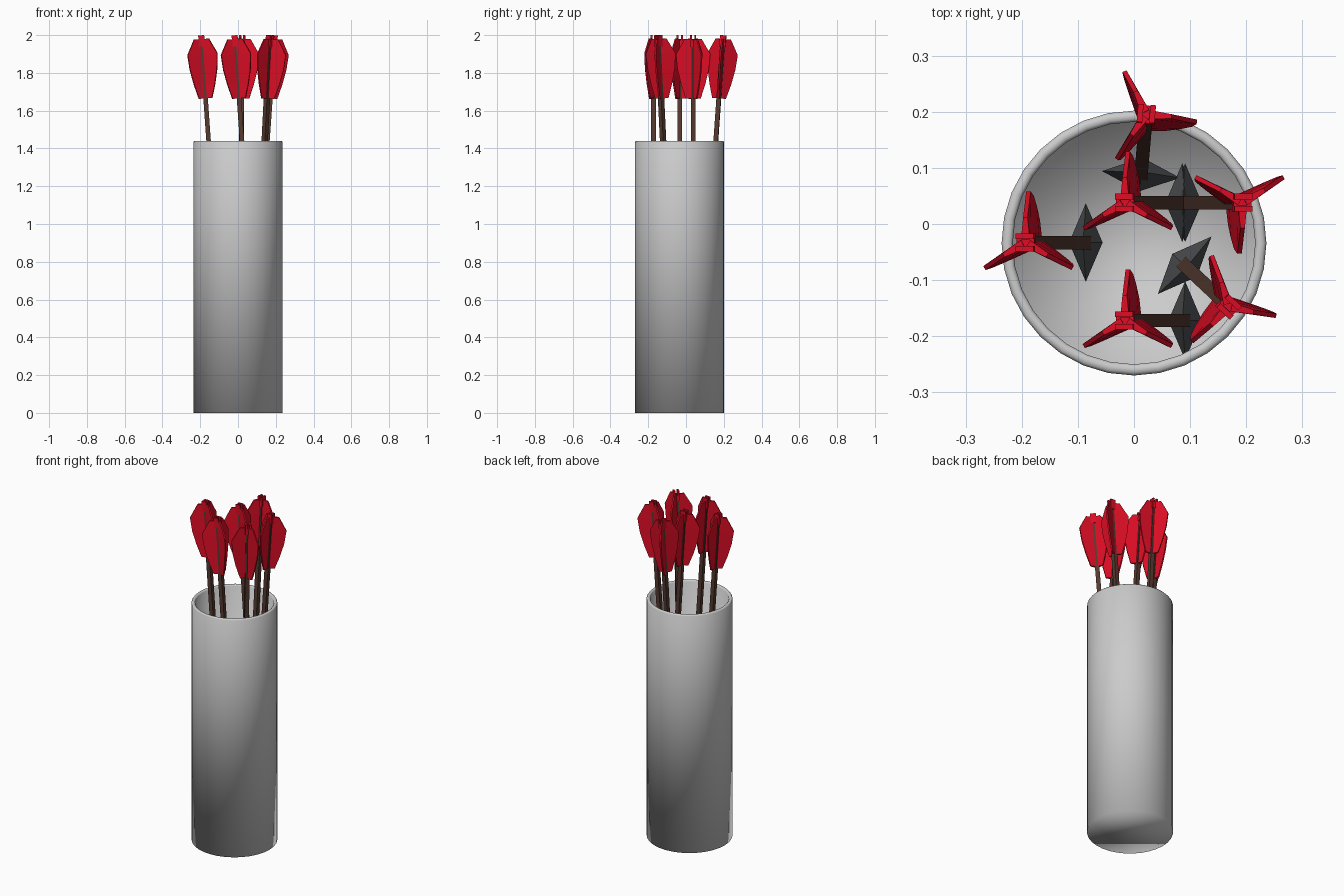
import bpy, bmesh, math
from mathutils import Matrix, Vector

if "Cube" in bpy.data.objects:
    bpy.data.objects.remove(bpy.data.objects["Cube"])


def material(name, rgb):
    m = bpy.data.materials.new(name)
    m.diffuse_color = (*rgb, 1)
    m.use_nodes = True
    m.node_tree.nodes["Principled BSDF"].inputs["Base Color"].default_value = m.diffuse_color
    return m


GREY = material("quiver_grey", (0.6, 0.6, 0.6))
BROWN = material("shaft_brown", (0.09, 0.042, 0.03))
STEEL = material("head_dark_grey", (0.065, 0.07, 0.073))
RED = material("feather_red", (0.72, 0.004, 0.018))


def mesh_from(bm, name, mat):
    bmesh.ops.recalc_face_normals(bm, faces=bm.faces)
    me = bpy.data.meshes.new(name)
    bm.to_mesh(me)
    bm.free()
    me.materials.append(mat)
    return me


def add_object(name, me, matrix=Matrix()):
    ob = bpy.data.objects.new(name, me)
    ob.matrix_world = matrix
    bpy.context.collection.objects.link(ob)
    return ob


def loft(bm, rings):
    """Skin a list of closed rings of points and cap both ends."""
    rows = [[bm.verts.new(p) for p in ring] for ring in rings]
    n = len(rows[0])
    for a, b in zip(rows, rows[1:]):
        for i in range(n):
            j = (i + 1) % n
            bm.faces.new((a[i], a[j], b[j], b[i]))
    bm.faces.new(rows[0][::-1])
    bm.faces.new(rows[-1])


def rect(hx, hy, z, x=0, y=0):
    return [(x - hx, y - hy, z), (x + hx, y - hy, z),
            (x + hx, y + hy, z), (x - hx, y + hy, z)]


# Quiver: open tube with floor and rounded rim
def circle(r, z, n=32):
    return [(r * math.cos(2 * math.pi * i / n),
             r * math.sin(2 * math.pi * i / n) - 0.034, z) for i in range(n)]


bm = bmesh.new()
profile = [(0.236, 0), (0.236, 1.434), (0.231, 1.44),
           (0.221, 1.44), (0.216, 1.434), (0.216, 0.02)]
loft(bm, [circle(r, z) for r, z in profile])
quiver_mesh = mesh_from(bm, "quiver", GREY)
quiver_mesh.shade_smooth()
add_object("quiver", quiver_mesh)

# Arrow parts, modelled hanging down from the nock end at the origin
# Shaft: square rod
bm = bmesh.new()
loft(bm, [rect(0.012, 0.012, -1.53), rect(0.012, 0.012, -0.03)])
shaft_mesh = mesh_from(bm, "arrow_shaft", BROWN)

# Head: stretched diamond, wide along y
bm = bmesh.new()
ring = [bm.verts.new(p) for p in
        [(0.03, 0, -1.56), (0, 0.07, -1.56), (-0.03, 0, -1.56), (0, -0.07, -1.56)]]
top, tip = bm.verts.new((0, 0, -1.49)), bm.verts.new((0, 0, -1.75))
for i in range(4):
    bm.faces.new((ring[i], ring[(i + 1) % 4], top))
    bm.faces.new((ring[(i + 1) % 4], ring[i], tip))
head_mesh = mesh_from(bm, "arrow_head", STEEL)

# Fletching: three vanes, thick at the shaft and thin outside
VANE = [(-0.02, 0.045), (-0.10, 0.091), (-0.18, 0.083), (-0.26, 0.064), (-0.335, 0.04)]
bm = bmesh.new()
for angle in (90, 210, 330):
    turn = Matrix.Rotation(math.radians(angle), 3, 'Z')
    rings = []
    for z, r in VANE:
        section = [(0.005, -0.008, z), (r, -0.004, z), (r, 0.004, z), (0.005, 0.008, z)]
        rings.append([turn @ Vector(p) for p in section])
    loft(bm, rings)
# Nock: block with two prongs
loft(bm, [rect(0.016, 0.016, -0.06), rect(0.016, 0.016, -0.025)])
for side in (-1, 1):
    loft(bm, [rect(0.016, 0.005, -0.025, y=side * 0.011),
              rect(0.016, 0.005, 0, y=side * 0.011)])
fletching_mesh = mesh_from(bm, "arrow_fletching", RED)

# Six arrows: nock position and turn about the vertical, all leaning outward alike
ARROWS = [(-0.195, -0.033, 0), (-0.018, 0.038, 0), (-0.018, -0.172, 0),
          (0.195, 0.038, 180), (0.17, -0.148, 137), (0.022, 0.197, -95)]
for n, (x, y, turn) in enumerate(ARROWS, 1):
    place = (Matrix.Translation((x, y, 1.999))
             @ Matrix.Rotation(math.radians(turn), 4, 'Z')
             @ Matrix.Rotation(-0.07, 4, 'Y'))
    add_object(f"arrow_shaft_{n}", shaft_mesh, place)
    add_object(f"arrow_head_{n}", head_mesh, place)
    add_object(f"arrow_fletching_{n}", fletching_mesh, place)
